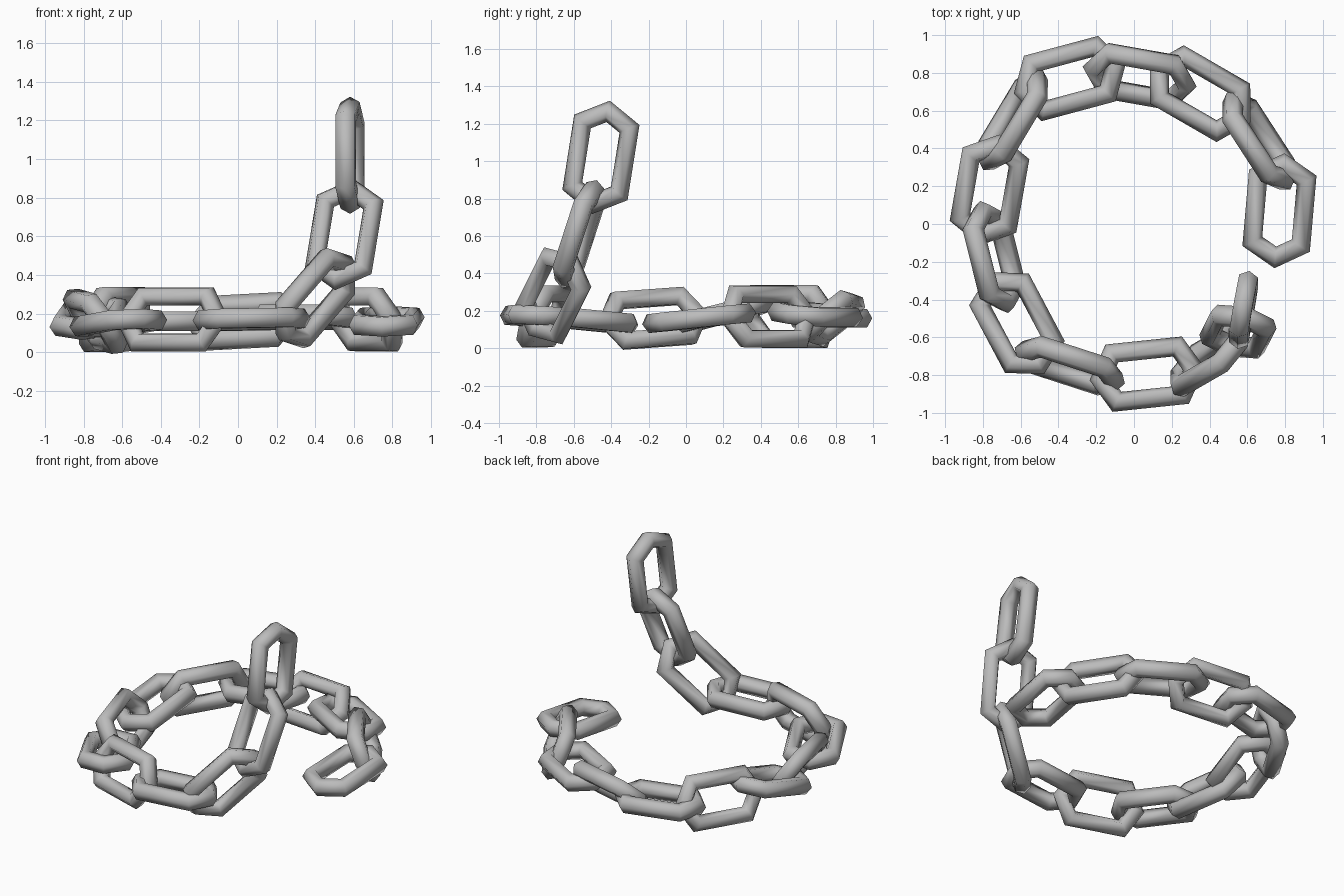
import bpy, bmesh
from math import radians, sin, cos, pi
from mathutils import Matrix, Vector

cube = bpy.data.objects.get("Cube")
if cube:
    bpy.data.objects.remove(cube, do_unlink=True)

steel = bpy.data.materials.new("grey_steel")
steel.use_nodes = True
grey = (0.5, 0.5, 0.5, 1)
steel.diffuse_color = grey
steel.node_tree.nodes["Principled BSDF"].inputs["Base Color"].default_value = grey

SIDES = 6        # sides of the ring and of its bar section
RING = 0.149     # ring radius to the bar centre
BAR = 0.058      # bar radius
STRETCH = 0.1    # half the extra length of a link


def link_mesh():
    """Six-sided ring with a six-sided bar, pulled apart along x."""
    bm = bmesh.new()
    rings = []
    for i in range(SIDES):
        a = 2 * pi * i / SIDES
        shift = STRETCH if cos(a) > 0 else -STRETCH
        ring = []
        for j in range(SIDES):
            b = 2 * pi * j / SIDES
            r = RING + BAR * cos(b)
            ring.append(bm.verts.new((r * cos(a) + shift, r * sin(a), BAR * sin(b))))
        rings.append(ring)
    for i in range(SIDES):
        p, q = rings[i], rings[(i + 1) % SIDES]
        for j in range(SIDES):
            k = (j + 1) % SIDES
            bm.faces.new((p[j], q[j], q[k], p[k]))
    bmesh.ops.recalc_face_normals(bm, faces=bm.faces)
    for f in bm.faces:
        f.smooth = True
    mesh = bpy.data.meshes.new("chain_link")
    bm.to_mesh(mesh)
    bm.free()
    mesh.materials.append(steel)
    return mesh


# Each link: centre, then yaw, pitch and roll in degrees
links = [
    ((0.77, 0.07, 0.16), (85, 6, 0)),
    ((0.66, 0.44, 0.17), (-57, 0, 113)),
    ((0.35, 0.69, 0.18), (-30, 0, -6)),
    ((0.03, 0.78, 0.16), (-10, 3, 43)),
    ((-0.34, 0.77, 0.16), (15, 0, 0)),
    ((-0.64, 0.55, 0.17), (59, 0, 110)),
    ((-0.765, 0.18, 0.18), (80, 14, 0)),
    ((-0.74, -0.175, 0.16), (104, 4, 56)),
    ((-0.62, -0.525, 0.15), (118, -5, 0)),
    ((-0.34, -0.75, 0.17), (-18, 0, 68)),
    ((0.07, -0.795, 0.17), (6, 1, -3)),
    ((0.40, -0.71, 0.28), (30, 45, 114)),
    ((0.55, -0.57, 0.61), (63, 70, 13)),
    ((0.58, -0.455, 1.02), (90, 81, 80)),
]

mesh = link_mesh()
for n, (centre, (yaw, pitch, roll)) in enumerate(links, 1):
    ob = bpy.data.objects.new(f"chain_link_{n}", mesh)
    bpy.context.collection.objects.link(ob)
    ob.matrix_world = (Matrix.Translation(Vector(centre))
                       @ Matrix.Rotation(radians(yaw), 4, 'Z')
                       @ Matrix.Rotation(radians(-pitch), 4, 'Y')
                       @ Matrix.Rotation(radians(roll), 4, 'X'))
